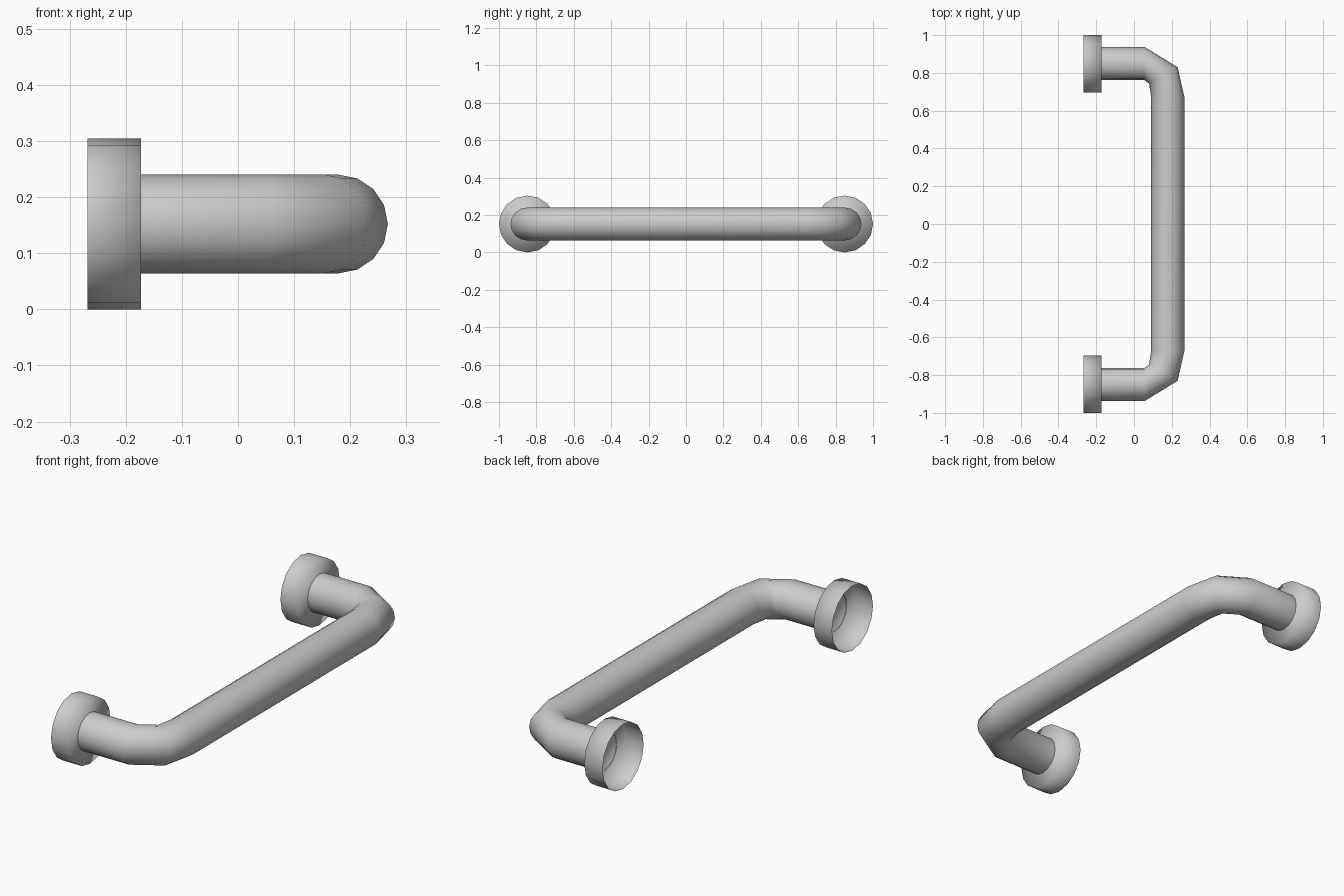
import bpy, bmesh, math
from mathutils import Vector

if "Cube" in bpy.data.objects:
    bpy.data.objects.remove(bpy.data.objects["Cube"])

SIDES = 16
Z = 0.152          # height of the handle axis
R_BAR = 0.088
R_CUP = 0.152
UP = Vector((0, 0, 1))


def ring(bm, centre, out, radius):
    """Loop of vertices around centre; out is the in-plane half axis."""
    verts = []
    for i in range(SIDES):
        a = 2 * math.pi * i / SIDES
        verts.append(bm.verts.new(centre + out * math.cos(a) + UP * radius * math.sin(a)))
    return verts


def bridge(bm, a, b):
    for i in range(SIDES):
        j = (i + 1) % SIDES
        bm.faces.new((a[i], a[j], b[j], b[i]))


def finish(bm, name, flip=False):
    bmesh.ops.recalc_face_normals(bm, faces=bm.faces)
    if flip:
        bmesh.ops.reverse_faces(bm, faces=bm.faces)
    for f in bm.faces:
        f.smooth = True
    me = bpy.data.meshes.new(name)
    bm.to_mesh(me)
    bm.free()
    ob = bpy.data.objects.new(name, me)
    bpy.context.collection.objects.link(ob)
    return ob


# Bent bar: (outer x, outer y, inner x, inner y) for each section of one half
half = [(-0.175, 0.938, -0.175, 0.762),
        (0.055, 0.938, 0.055, 0.762),
        (0.231, 0.83, 0.08, 0.744),
        (0.267, 0.67, 0.091, 0.67)]
path = half + [(ox, -oy, ix, -iy) for ox, oy, ix, iy in reversed(half)]
bm = bmesh.new()
rings = []
for ox, oy, ix, iy in path:
    o, i = Vector((ox, oy, Z)), Vector((ix, iy, Z))
    rings.append(ring(bm, (o + i) / 2, (o - i) / 2, R_BAR))
for a, b in zip(rings, rings[1:]):
    bridge(bm, a, b)
finish(bm, "handle_bar")

# Wall cups: closed towards the bar, open at the back
for side, name in ((1, "rear_mount_cup"), (-1, "front_mount_cup")):
    bm = bmesh.new()
    out = Vector((0, R_CUP * side, 0))
    back = ring(bm, Vector((-0.268, 0.848 * side, Z)), out, R_CUP)
    face = ring(bm, Vector((-0.173, 0.848 * side, Z)), out, R_CUP)
    bridge(bm, back, face)
    cap = bm.faces.new(face)
    bmesh.ops.recalc_face_normals(bm, faces=bm.faces)
    flip = cap.normal.x < 0
    finish(bm, name, flip)
